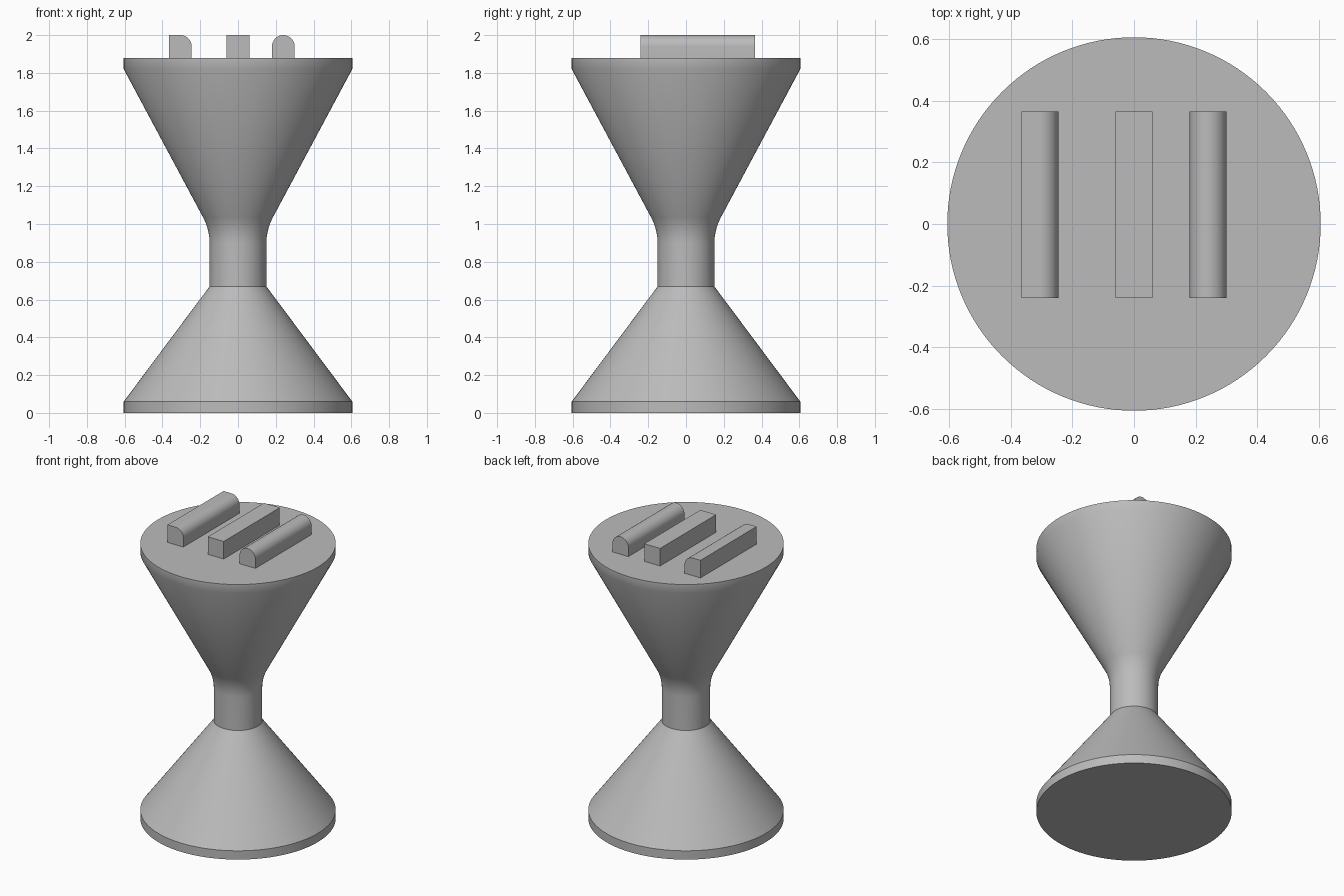
import bpy, bmesh, math

if "Cube" in bpy.data.objects:
    bpy.data.objects.remove(bpy.data.objects["Cube"])

grey = bpy.data.materials.new("plain_grey")
grey.diffuse_color = (0.5, 0.5, 0.5, 1)
grey.use_nodes = True
grey.node_tree.nodes["Principled BSDF"].inputs["Base Color"].default_value = grey.diffuse_color


def finish(name, bm, smooth_angle=30):
    bmesh.ops.recalc_face_normals(bm, faces=bm.faces)
    me = bpy.data.meshes.new(name)
    bm.to_mesh(me)
    bm.free()
    me.materials.append(grey)
    ob = bpy.data.objects.new(name, me)
    bpy.context.collection.objects.link(ob)
    bpy.ops.object.select_all(action='DESELECT')
    ob.select_set(True)
    bpy.context.view_layer.objects.active = ob
    bpy.ops.object.shade_smooth_by_angle(angle=math.radians(smooth_angle))
    return ob


# Turned pedestal: flared foot, narrow neck with a fillet, wide upper cone and rim
R, NECK, CORNER_Z, FILLET = 0.605, 0.15, 0.97, 0.3
tilt = math.atan2(R - NECK, 1.82 - CORNER_Z)
start_z = CORNER_Z - FILLET * math.tan(tilt / 2)
profile = [(0, 0), (R, 0), (R, 0.06), (NECK, 0.67)]
for i in range(9):
    a = tilt * i / 8
    profile.append((NECK + FILLET * (1 - math.cos(a)), start_z + FILLET * math.sin(a)))
profile += [(R, 1.82), (R, 1.88), (0, 1.88)]

bm = bmesh.new()
vs = [bm.verts.new((r, 0, z)) for r, z in profile]
es = [bm.edges.new(p) for p in zip(vs, vs[1:])]
bmesh.ops.spin(bm, geom=vs + es, cent=(0, 0, 0), axis=(0, 0, 1),
               angle=math.tau, steps=128, use_duplicate=False)
bmesh.ops.remove_doubles(bm, verts=bm.verts, dist=1e-5)
finish("pedestal", bm)


# Bars on the top plate: cross-section in x-z, extruded along y
def bar(name, x0, round_left, round_right, w=0.12, z0=1.88, z1=2.0, y0=-0.24, y1=0.365):
    r, n = w / 2, 12
    pts = [(x0, z0), (x0 + w, z0)]
    arc = [(x0 + r + r * math.cos(math.pi * i / (2 * n)),
            z1 - r + r * math.sin(math.pi * i / (2 * n))) for i in range(n + 1)]
    pts += arc if round_right else [(x0 + w, z1)]
    if round_left:
        pts += [(2 * x0 + w - x, z) for x, z in reversed(arc[:-1])]
    else:
        pts.append((x0, z1))
    bm = bmesh.new()
    face = bm.faces.new([bm.verts.new((x, y0, z)) for x, z in pts])
    ext = bmesh.ops.extrude_face_region(bm, geom=[face], use_keep_orig=True)
    moved = [v for v in ext["geom"] if isinstance(v, bmesh.types.BMVert)]
    bmesh.ops.translate(bm, verts=moved, vec=(0, y1 - y0, 0))
    finish(name, bm)


bar("half_rounded_bar", -0.365, False, True)
bar("square_bar", -0.06, False, False)
bar("round_top_bar", 0.18, True, True)
